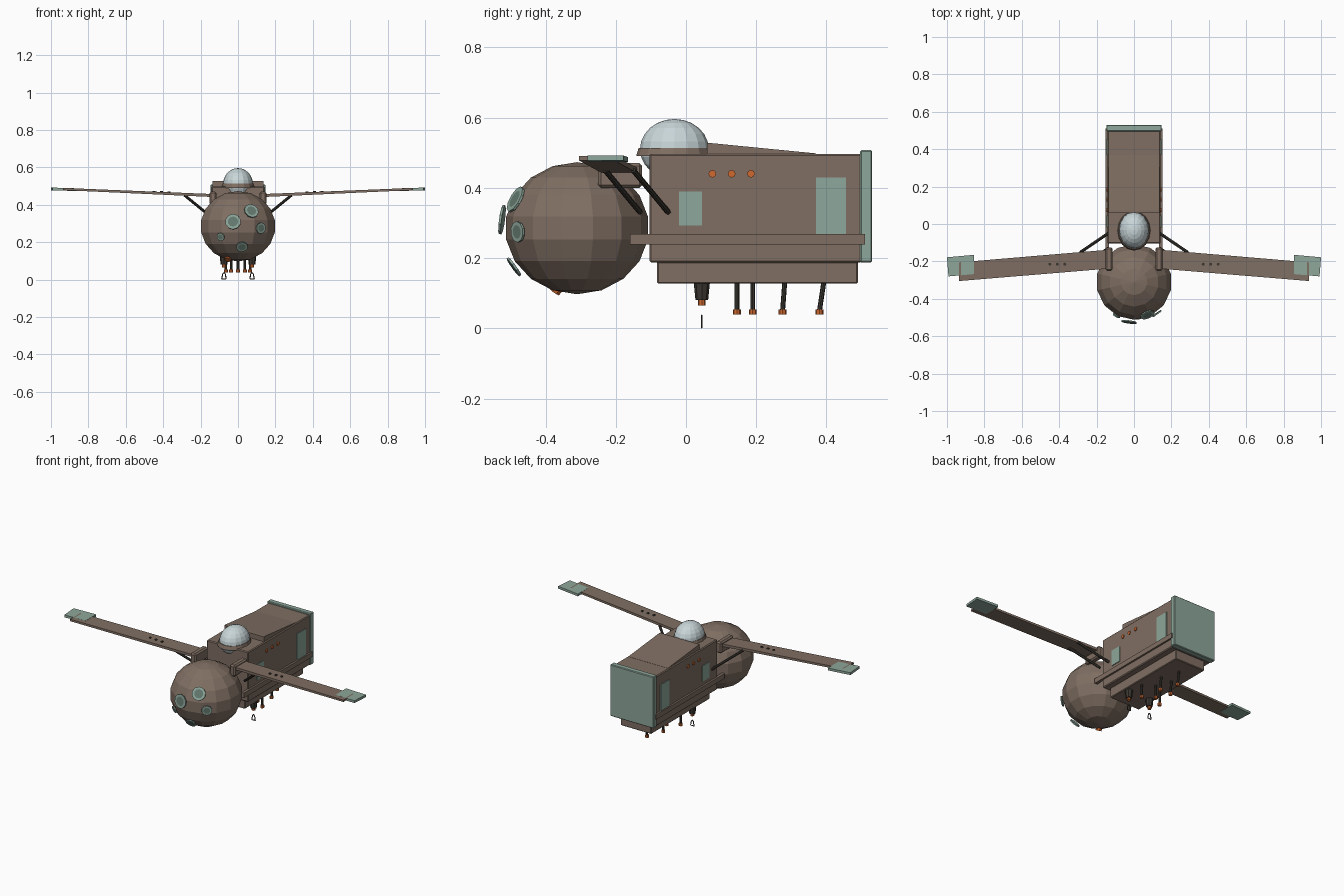
import bpy, bmesh, math
from mathutils import Vector, Matrix

if "Cube" in bpy.data.objects:
    bpy.data.objects.remove(bpy.data.objects["Cube"])


def mat(name, rgb):
    m = bpy.data.materials.new(name)
    m.diffuse_color = (*rgb, 1)
    m.use_nodes = True
    m.node_tree.nodes["Principled BSDF"].inputs["Base Color"].default_value = m.diffuse_color
    return m


BROWN = mat("brown hull", (0.215, 0.158, 0.124))
TEAL = mat("pale teal", (0.27, 0.385, 0.325))
DEEP = mat("deep teal", (0.13, 0.20, 0.165))
GLASS = mat("glass", (0.58, 0.67, 0.69))
ORANGE = mat("orange", (0.62, 0.14, 0.03))
DARK = mat("dark metal", (0.045, 0.04, 0.032))


def finish(name, bm, *mats):
    bmesh.ops.recalc_face_normals(bm, faces=bm.faces)
    me = bpy.data.meshes.new(name)
    bm.to_mesh(me)
    bm.free()
    for m in mats:
        me.materials.append(m)
    ob = bpy.data.objects.new(name, me)
    bpy.context.collection.objects.link(ob)
    return ob


def box(name, x, y, z, m, bevel=0.0):
    bm = bmesh.new()
    bmesh.ops.create_cube(bm, size=1)
    for v in bm.verts:
        v.co = Vector([a + (b - a) * (c + 0.5) for (a, b), c in zip((x, y, z), v.co)])
    if bevel:
        bmesh.ops.bevel(bm, geom=bm.edges[:], offset=bevel, segments=1, affect='EDGES')
    return finish(name, bm, m)


def prism(name, loop_a, loop_b, m):
    bm = bmesh.new()
    a = [bm.verts.new(p) for p in loop_a]
    b = [bm.verts.new(p) for p in loop_b]
    bm.faces.new(a)
    bm.faces.new(b)
    n = len(a)
    for i in range(n):
        bm.faces.new((a[i], a[(i + 1) % n], b[(i + 1) % n], b[i]))
    return finish(name, bm, m)


def rod(name, p, q, r, m, r2=None, sides=8):
    p, q = Vector(p), Vector(q)
    d = q - p
    bm = bmesh.new()
    bmesh.ops.create_cone(bm, cap_ends=True, segments=sides, radius1=r,
                          radius2=r if r2 is None else r2, depth=d.length)
    rot = d.to_track_quat('Z', 'Y').to_matrix().to_4x4()
    bm.transform(Matrix.Translation((p + q) / 2) @ rot)
    return finish(name, bm, m)


def ball(name, centre, radii, segs, rings, m, tilt=0):
    bm = bmesh.new()
    bmesh.ops.create_uvsphere(bm, u_segments=segs, v_segments=rings, radius=1)
    bm.transform(Matrix.Translation(centre) @ Matrix.Diagonal((*radii, 1))
                 @ Matrix.Rotation(tilt, 4, 'X'))
    return finish(name, bm, m)


# Hull
box("hull", (-0.142, 0.142), (-0.104, 0.5), (0.187, 0.497), BROWN, 0.005)
box("lower_hull", (-0.105, 0.105), (-0.083, 0.49), (0.127, 0.19), BROWN, 0.004)
box("rear_panel", (-0.148, 0.148), (0.495, 0.53), (0.188, 0.507), TEAL, 0.004)
wedge = [(0.06, 0.49), (0.06, 0.527), (0.075, 0.527), (0.37, 0.498), (0.37, 0.49)]
prism("roof_wedge", [(-0.135, y, z) for y, z in wedge],
      [(0.135, y, z) for y, z in wedge], BROWN)

# Canopy
base = [(math.cos(i * math.pi / 8), math.sin(i * math.pi / 8)) for i in range(16)]
prism("canopy_base", [(0.09 * c, -0.035 + 0.107 * s, 0.49) for c, s in base],
      [(0.083 * c, -0.035 + 0.1 * s, 0.513) for c, s in base], BROWN)
ball("canopy", (0, -0.033, 0.51), (0.08, 0.098, 0.086), 16, 12, GLASS)

# Round nose
C = Vector((0, -0.31, 0.285))
R = Vector((0.205, 0.205, 0.188))
ball("nose", C, R, 14, 9, BROWN)


# Portholes: octagonal rim with a darker centre
def porthole(name, x, z, r, lift):
    dx, dz = x / R.x, (z - C.z) / R.z
    y = C.y - R.y * math.sqrt(max(0, 1 - dx * dx - dz * dz))
    n = Vector((dx / R.x, (y - C.y) / R.y ** 2, dz / R.z)).normalized()
    bm = bmesh.new()
    bmesh.ops.create_cone(bm, cap_ends=True, segments=10, radius1=r, radius2=r, depth=0.007)
    bm.faces.ensure_lookup_table()
    top = max(bm.faces, key=lambda f: f.calc_center_median().z)
    bmesh.ops.inset_region(bm, faces=[top], thickness=r * 0.35)
    top.material_index = 1
    rot = n.to_track_quat('Z', 'Y').to_matrix().to_4x4()
    bm.transform(Matrix.Translation(Vector((x, y, z)) + n * lift) @ rot)
    finish(name, bm, TEAL, DEEP)


for i, (x, z, r, lift) in enumerate([(-0.025, 0.308, 0.042, 0.012), (0.07, 0.365, 0.04, 0.004),
                                     (0.12, 0.275, 0.03, 0.004), (0.02, 0.182, 0.031, 0.012),
                                     (-0.09, 0.23, 0.022, 0.006)]):
    porthole(f"porthole_{i}", x, z, r, lift)
rod("nose_lamp", (-0.05, -0.36, 0.125), (-0.055, -0.375, 0.105), 0.018, ORANGE)

for s, side in ((-1, "left"), (1, "right")):
    def X(a, b):
        return tuple(sorted((s * a, s * b)))

    # Side trim, windows and lamps
    box(f"{side}_rail", X(0.135, 0.153), (-0.16, 0.51), (0.238, 0.268), BROWN)
    box(f"{side}_front_window", X(0.138, 0.146), (-0.02, 0.046), (0.293, 0.39), TEAL)
    box(f"{side}_rear_window", X(0.138, 0.146), (0.37, 0.455), (0.268, 0.43), TEAL)
    for i, y in enumerate((0.075, 0.13, 0.185)):
        rod(f"{side}_lamp_{i}", (s * 0.138, y, 0.44), (s * 0.147, y, 0.44), 0.011, ORANGE)

    # Wing, tip plate and root
    box(f"{side}_wing_root", X(0.115, 0.153), (-0.25, -0.125), (0.4, 0.47), BROWN, 0.008)
    chord = lambda x, y0, y1, z, t: [(s * x, y0, z), (s * x, y1, z),
                                     (s * x, y1, z + t), (s * x, y0, z + t)]
    prism(f"{side}_wing", chord(0.13, -0.238, -0.137, 0.441, 0.016),
          chord(0.935, -0.305, -0.205, 0.478, 0.012), BROWN)
    tip = [(0.855, -0.165), (1.0, -0.178), (0.992, -0.28), (0.855, -0.268)]
    prism(f"{side}_wing_tip", [(s * x, y, 0.473 + 0.03 * (x - 0.855)) for x, y in tip],
          [(s * x, y, 0.4875 + 0.03 * (x - 0.855)) for x, y in tip], TEAL)
    for i, x in enumerate((0.37, 0.41, 0.45)):
        z = 0.457 + (x - 0.13) * 0.041
        rod(f"{side}_wing_stud_{i}", (s * x, -0.215, z - 0.005), (s * x, -0.215, z + 0.004), 0.008, DARK)

    # Wing struts
    for i, (y0, y1) in enumerate(((-0.05, -0.15), (-0.13, -0.23))):
        rod(f"{side}_strut_{i}", (s * 0.138, y0, 0.33), (s * 0.285, y1, 0.45), 0.008, DARK)

    # Belly thruster with hanging hook
    rod(f"{side}_thruster", (s * 0.075, 0.045, 0.13), (s * 0.075, 0.045, 0.08), 0.023, DARK, 0.018)
    rod(f"{side}_nozzle", (s * 0.075, 0.045, 0.085), (s * 0.075, 0.045, 0.065), 0.011, ORANGE)
    hook = [(-0.012, 0.003), (-0.007, 0.03), (0, 0.037), (0.007, 0.03), (0.012, 0.003)]
    for i in range(5):
        (a, za), (b, zb) = hook[i], hook[(i + 1) % 5]
        rod(f"{side}_hook_{i}", (s * 0.075 + a, 0.045, za), (s * 0.075 + b, 0.045, zb), 0.003, DARK, sides=6)

# Belly probes
for i, (x, y, lean) in enumerate([(-0.065, 0.145, 0), (0.065, 0.145, 0), (0, 0.19, 0),
                                  (-0.037, 0.275, 0.006), (0.037, 0.275, 0.006), (0, 0.38, 0.012)]):
    rod(f"probe_{i}", (x, y + lean, 0.13), (x, y, 0.05), 0.007, DARK)
    rod(f"probe_tip_{i}", (x, y, 0.054), (x, y, 0.039), 0.011, ORANGE)
